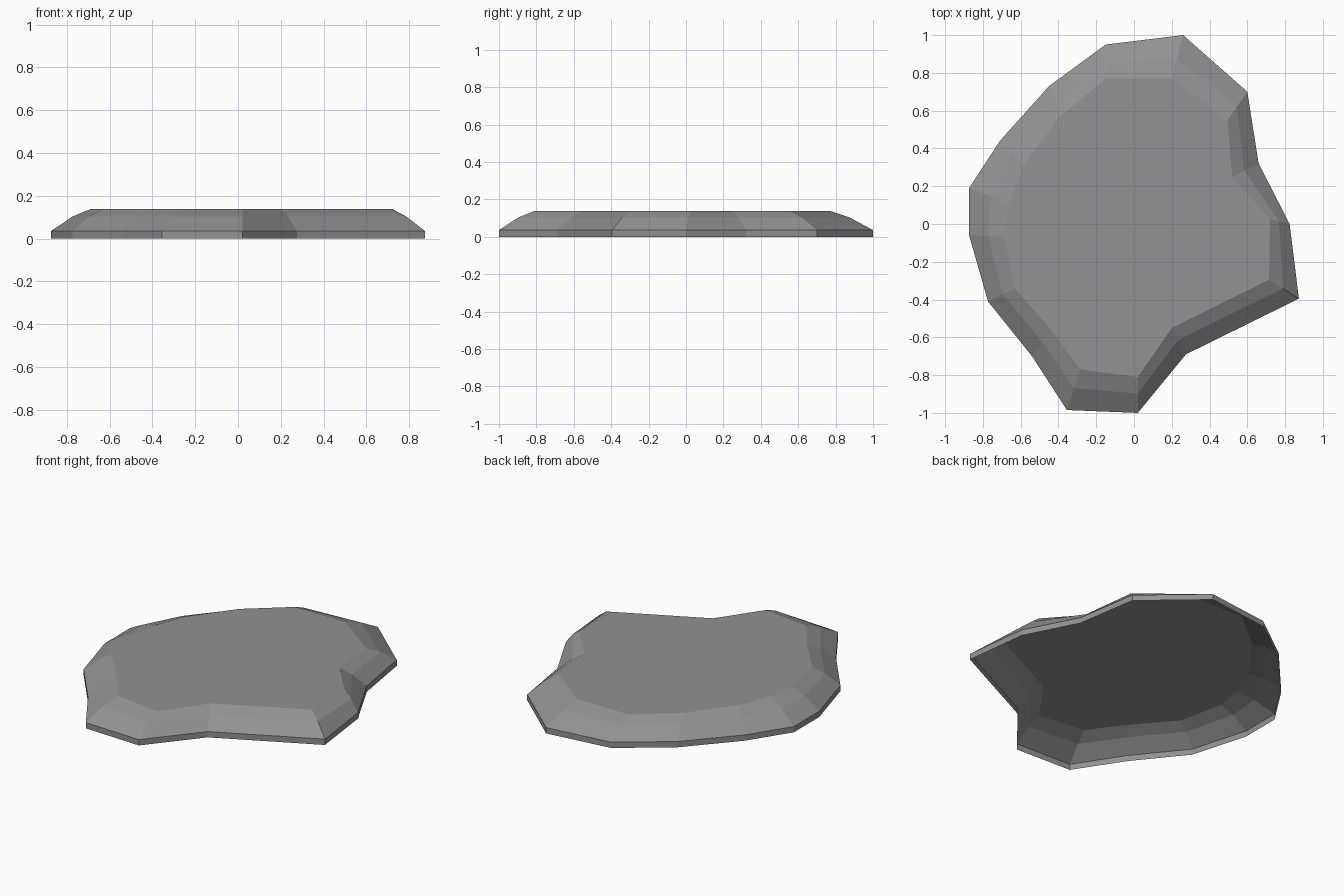
import bpy, bmesh
from mathutils import Vector

if "Cube" in bpy.data.objects:
    bpy.data.objects.remove(bpy.data.objects["Cube"])

# Outer outline and matching top-edge outline, clockwise seen from above
outer = [(.26, 1), (.60, .70), (.66, .32), (.824, 0), (.873, -.395), (.275, -.69),
         (.02, -1), (-.355, -.985), (-.54, -.70), (-.773, -.41), (-.873, -.06),
         (-.873, .19), (-.71, .44), (-.45, .73), (-.15, .95)]
top = [(.20, .77), (.495, .55), (.52, .25), (.72, .025), (.715, -.295), (.20, -.55),
       (.02, -.81), (-.285, -.77), (-.44, -.56), (-.63, -.34), (-.69, -.06),
       (-.66, .11), (-.585, .31), (-.39, .57), (-.15, .77)]
n = len(outer)

bm = bmesh.new()


def ring(t, z):
    """Loop of vertices blended between the outer (0) and top (1) outline."""
    return [bm.verts.new((*Vector(a).lerp(Vector(b), t), z)) for a, b in zip(outer, top)]


# Upright rim, two sloped bands and a flat top; the underside is open
rings = [ring(0, 0), ring(0, .036), ring(.54, .103), ring(1, .138)]
for lo, hi in zip(rings, rings[1:]):
    for i in range(n):
        j = (i + 1) % n
        bm.faces.new((lo[j], lo[i], hi[i], hi[j]))
bm.faces.new(rings[-1][::-1])

mesh = bpy.data.meshes.new("stone_slab")
bm.to_mesh(mesh)
bm.free()
slab = bpy.data.objects.new("stone_slab", mesh)
bpy.context.collection.objects.link(slab)

# Dark grey stone
stone = bpy.data.materials.new("dark_stone")
stone.diffuse_color = (.287, .287, .287, 1)
stone.use_nodes = True
stone.node_tree.nodes["Principled BSDF"].inputs["Base Color"].default_value = stone.diffuse_color
mesh.materials.append(stone)
